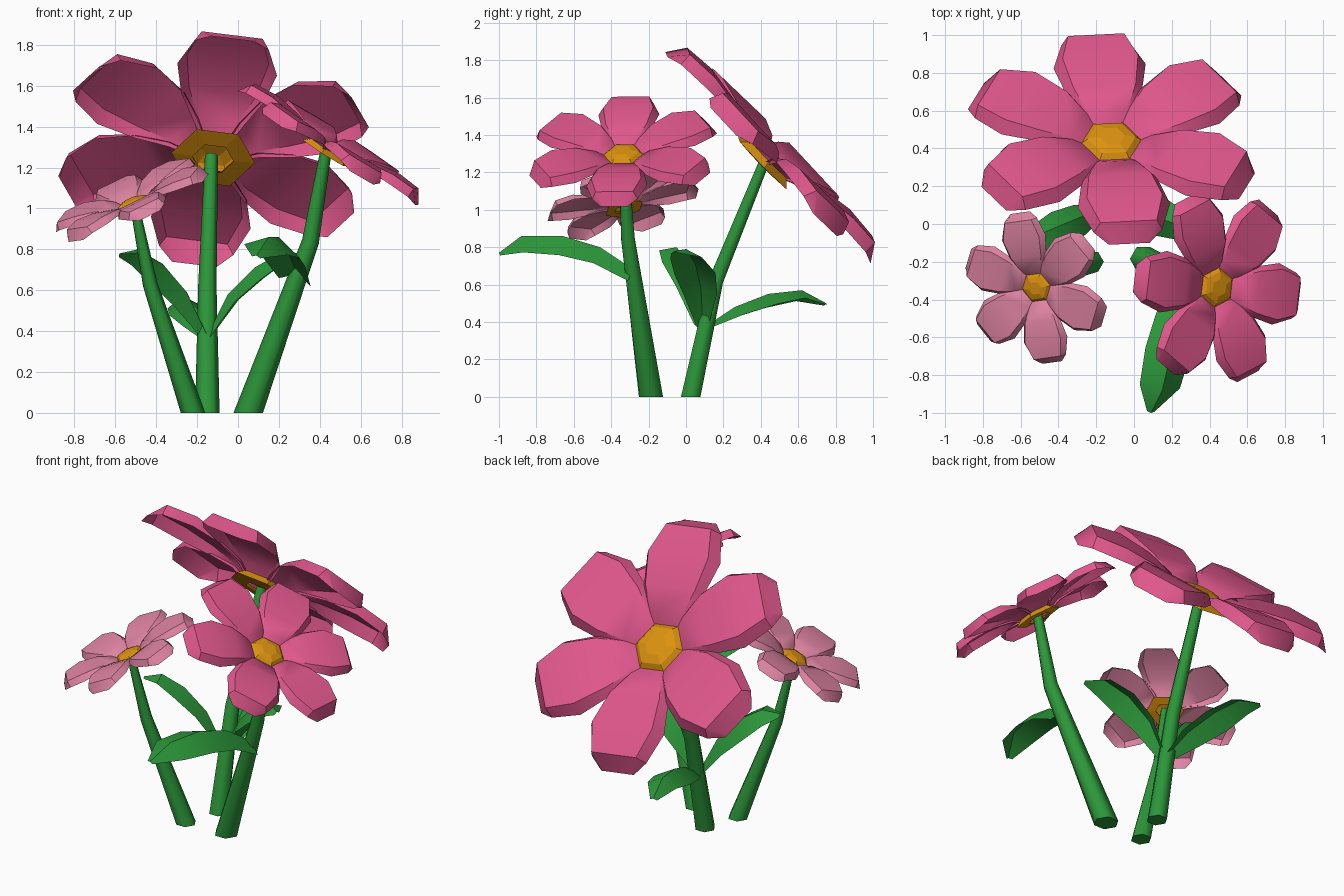
import bpy, math
from mathutils import Vector, Matrix

if "Cube" in bpy.data.objects:
    bpy.data.objects.remove(bpy.data.objects["Cube"])


def material(name, rgb):
    m = bpy.data.materials.new(name)
    m.diffuse_color = (*rgb, 1)
    m.use_nodes = True
    m.node_tree.nodes["Principled BSDF"].inputs["Base Color"].default_value = m.diffuse_color
    return m


PINK = material("pink", (0.74, 0.095, 0.26))
PALE = material("pale pink", (0.74, 0.23, 0.36))
GOLD = material("golden orange", (0.72, 0.29, 0.005))
GREEN = material("leaf green", (0.025, 0.31, 0.042))


def make(name, verts, faces, mat, smooth=None):
    me = bpy.data.meshes.new(name)
    me.from_pydata([tuple(v) for v in verts], [], faces)
    me.materials.append(mat)
    ob = bpy.data.objects.new(name, me)
    bpy.context.collection.objects.link(ob)
    if smooth:
        bpy.ops.object.select_all(action='DESELECT')
        ob.select_set(True)
        bpy.context.view_layer.objects.active = ob
        bpy.ops.object.shade_smooth_by_angle(angle=math.radians(smooth))
    return ob


def grid_faces(rows, cols, start=0, wrap=False):
    faces = []
    for i in range(rows - 1):
        for j in range(cols if wrap else cols - 1):
            k = (j + 1) % cols
            a, b = start + i * cols, start + (i + 1) * cols
            faces.append((a + j, a + k, b + k, b + j))
    return faces


# Petal rows: distance from centre, half width, height, side droop (flower radius 1)
PETAL = [(0.12, 0.085, -0.03, 0.0), (0.24, 0.16, 0.06, 0.03), (0.43, 0.26, 0.12, 0.06),
         (0.68, 0.315, 0.155, 0.09), (0.91, 0.235, 0.14, 0.09), (1.0, 0.14, 0.015, 0.0)]
# Across the petal: fraction of half width, amount of droop
ACROSS = [(-1, 1), (-0.82, 0), (0.82, 0), (1, 1)]
# Golden centre: radius, height
CENTRE = [(0.13, -0.05), (0.265, -0.04), (0.165, 0.045), (0.09, 0.065)]


def flower(name, centre, normal, radius, phase, mat):
    n = Vector(normal).normalized()
    x = Vector((1, 0, 0))
    x = (x - n * x.dot(n)).normalized()
    y = n.cross(x)
    frame = Matrix.Translation(centre) @ Matrix((x, y, n)).transposed().to_4x4()
    # six petals with folded-down rims
    verts, faces = [], []
    for k in range(6):
        turn = frame @ Matrix.Rotation(math.radians(phase + 60 * k), 4, 'Z')
        faces += grid_faces(len(PETAL), len(ACROSS), len(verts))
        for r, w, h, d in PETAL:
            for f, a in ACROSS:
                p = Vector((r, w * f, h - d * a))
                verts.append(turn @ (p * radius))
    faces = [f[::-1] for f in faces]
    make(name + "_petals", verts, faces, mat, 32)
    # six-sided centre, open underneath
    verts = []
    for r, h in CENTRE:
        for k in range(6):
            a = math.radians(phase + 30 + 60 * k)
            verts.append(frame @ (Vector((r * math.cos(a), r * math.sin(a), h)) * radius))
    faces = grid_faces(len(CENTRE), 6, 0, True)
    faces.append(tuple(range(len(verts) - 6, len(verts))))
    make(name + "_centre", verts, faces, GOLD)


def stem(name, path, radii):
    pts = [Vector(p) for p in path]
    verts = []
    for i, p in enumerate(pts):
        d = pts[min(i + 1, len(pts) - 1)] - pts[max(i - 1, 0)]
        d = Vector((0, 0, 1)) if i == 0 else d.normalized()
        u = (Vector((1, 0, 0)) - d * d.x).normalized()
        v = d.cross(u)
        for k in range(6):
            a = math.pi / 3 * k
            verts.append(p + (u * math.cos(a) + v * math.sin(a)) * radii[i])
    n = len(pts)
    faces = grid_faces(n, 6, 0, True)
    faces += [tuple(range(5, -1, -1)), tuple(range(6 * n - 6, 6 * n))]
    make(name, verts, faces, GREEN, 65)


def leaf(name, path, side, widths):
    # ridge along the path, both edges folded down
    s = Vector(side).normalized()
    pts = [Vector(p) for p in path]
    verts = []
    for i, p in enumerate(pts):
        d = (pts[min(i + 1, len(pts) - 1)] - pts[max(i - 1, 0)]).normalized()
        up = d.cross(s).normalized()
        if up.z < 0:
            up = -up
        for f in (-1, 0, 1):
            verts.append(p + s * widths[i] * f - up * 0.6 * widths[i] * abs(f))
    faces = grid_faces(len(pts), 3)
    if Vector(pts[-1] - pts[0]).cross(s).z > 0:
        faces = [f[::-1] for f in faces]
    make(name, verts, faces, GREEN, 35)


# Flower heads
flower("back_flower", (-0.12, 0.43, 1.27), (0.05, 0.71, 0.69), 0.78, 37, PINK)
flower("right_flower", (0.435, -0.335, 1.29), (0.63, -0.09, 1), 0.52, -8, PINK)
flower("left_flower", (-0.515, -0.335, 1.02), (-0.45, -0.25, 1), 0.41, -17, PALE)

# Stems
stem("back_stem", [(-0.15, 0.025, 0), (-0.15, 0.16, 0.62), (-0.13, 0.42, 1.26)],
     [0.06, 0.045, 0.032])
stem("right_stem", [(0.05, -0.185, 0), (0.355, -0.31, 0.84), (0.43, -0.335, 1.28)],
     [0.072, 0.042, 0.028])
stem("left_stem", [(-0.22, -0.2, 0), (-0.43, -0.29, 0.63), (-0.505, -0.335, 1.01)],
     [0.06, 0.036, 0.022])

# Leaves
W = [0.03, 0.09, 0.11, 0.085, 0.02]
leaf("left_leaf", [(-0.15, 0.08, 0.38), (-0.25, 0.05, 0.59), (-0.37, 0.0, 0.73),
                   (-0.49, -0.05, 0.80), (-0.58, -0.10, 0.78)], (0.35, -0.85, 0.35), W)
leaf("inner_right_leaf", [(-0.15, 0.09, 0.38), (-0.05, 0.08, 0.58), (0.08, 0.05, 0.71),
                          (0.22, 0.0, 0.79), (0.31, -0.06, 0.78)], (0.1, 1, 0.05), W)
leaf("back_leaf", [(-0.15, 0.11, 0.38), (-0.18, 0.26, 0.48), (-0.23, 0.44, 0.55),
                   (-0.27, 0.62, 0.57), (-0.30, 0.75, 0.50)], (1, 0.3, 0.1), W)
leaf("front_leaf", [(0.29, -0.28, 0.68), (0.24, -0.46, 0.80), (0.20, -0.66, 0.86),
                    (0.15, -0.88, 0.86), (0.09, -1.0, 0.77)], (1, -0.1, -0.25),
     [0.08, 0.11, 0.125, 0.11, 0.02])
